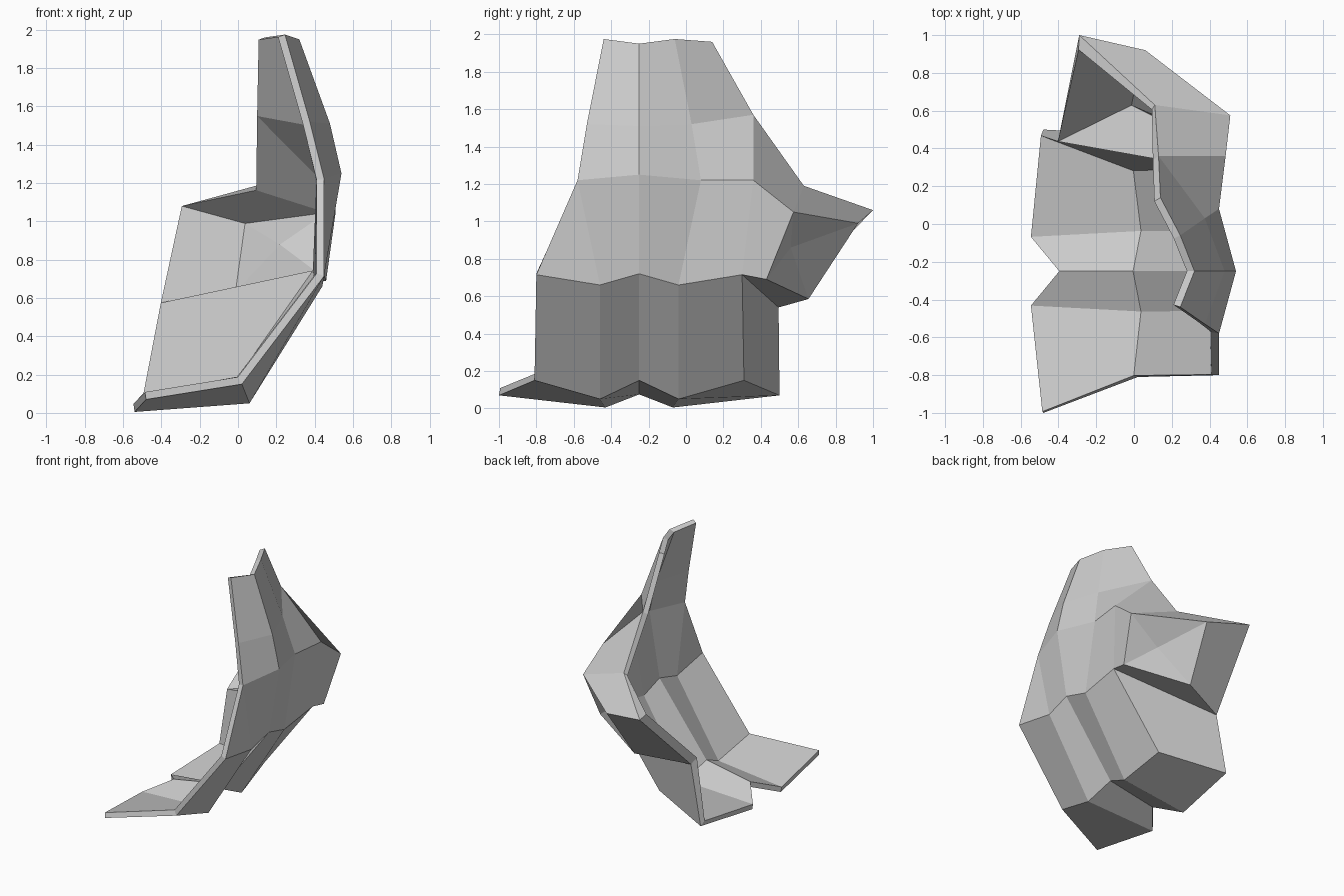
import bpy
import bmesh

default_cube = bpy.data.objects.get("Cube")
if default_cube:
    bpy.data.objects.remove(default_cube, do_unlink=True)

RIDGE_Y = -0.25
WALL = 0.04

# One plain stone colour
stone = bpy.data.materials.new("stone_grey")
stone.use_nodes = True
colour = (0.6, 0.6, 0.6, 1)
stone.diffuse_color = colour
stone.node_tree.nodes["Principled BSDF"].inputs["Base Color"].default_value = colour

bm = bmesh.new()


def point(x, y, z):
    return bm.verts.new((x, y, z))


def mirrored_row(*half):
    """Row of points (x, distance from ridge, z), outermost first, ending on the ridge."""
    front = [point(x, RIDGE_Y - d, z) for x, d, z in half]
    back = [point(x, RIDGE_Y + d, z) for x, d, z in half[:-1]]
    return front + back[::-1]


def face(*corners):
    bm.faces.new(corners)


def bridge(upper, lower):
    for i in range(len(upper) - 1):
        face(upper[i], lower[i], lower[i + 1], upper[i + 1])


# Horizontal rows of the bent shell, symmetric about the ridge
crest = mirrored_row((0.245, 0.19, 1.975), (0.32, 0, 1.95))
shoulder = mirrored_row((0.375, 0.28, 1.52), (0.48, 0, 1.51))
waist = mirrored_row((0.45, 0.33, 1.22), (0.54, 0, 1.25))
hip = mirrored_row((0.45, 0.55, 0.715), (0.44, 0.21, 0.66), (0.45, 0, 0.72))
heel = mirrored_row((0.02, 0.56, 0.15), (0.06, 0.21, 0.05), (0.02, 0, 0.15))
toe = mirrored_row((-0.48, 0.75, 0.07), (-0.54, 0.18, 0.005), (-0.39, 0, 0.075))

# Extra column on the back side of the upper shell
crest.append(point(0.14, 0.14, 1.96))
shoulder.append(point(0.13, 0.36, 1.57))
waist.append(point(0.485, 0.36, 1.22))

# Upper panels, lower panels and foot flange
bridge(crest, shoulder)
bridge(shoulder, waist)
bridge(hip, heel)
bridge(heel, toe)

# Transition from the narrow waist to the wide hip
bridge(waist[:3], hip[1:4])
face(waist[0], hip[0], hip[1])
face(waist[2], hip[3], hip[4], waist[3])

# Side spur that folds out of the back edge
spur_top = point(0.11, 0.63, 1.19)
spur_root = point(0.51, 0.575, 1.05)
spur_tip = point(-0.29, 1.0, 1.06)
spur_corner = point(0.06, 0.92, 0.99)
spur_fold = point(0.24, 0.56, 0.86)
spur_base = point(0.46, 0.43, 0.69)
spur_heel = point(0.0, 0.655, 0.585)
spur_end = point(-0.39, 0.495, 0.54)

face(shoulder[3], waist[3], spur_root, spur_top)
face(waist[3], hip[4], spur_base, spur_root)
face(spur_top, spur_root, spur_corner, spur_tip)
face(spur_root, spur_base, spur_fold)
face(spur_root, spur_fold, spur_corner)
face(spur_base, spur_heel, spur_fold)
face(spur_fold, spur_heel, spur_corner)
face(spur_corner, spur_heel, spur_end, spur_tip)
face(spur_base, hip[4], spur_end, spur_heel)

# Side wall between the spur and the foot
face(hip[4], heel[4], toe[4], spur_end)

# Outward normals all round
bmesh.ops.recalc_face_normals(bm, faces=bm.faces[:])
bm.normal_update()
if sum(f.normal.x * f.calc_area() for f in bm.faces) < 0:
    bmesh.ops.reverse_faces(bm, faces=bm.faces[:])

mesh = bpy.data.meshes.new("bent_shell")
bm.to_mesh(mesh)
bm.free()
mesh.materials.append(stone)
shell = bpy.data.objects.new("bent_shell", mesh)
bpy.context.collection.objects.link(shell)

# Wall thickness grows towards the hollow side
thickness = shell.modifiers.new("wall", "SOLIDIFY")
thickness.thickness = WALL
thickness.offset = -1
thickness.use_even_offset = True
